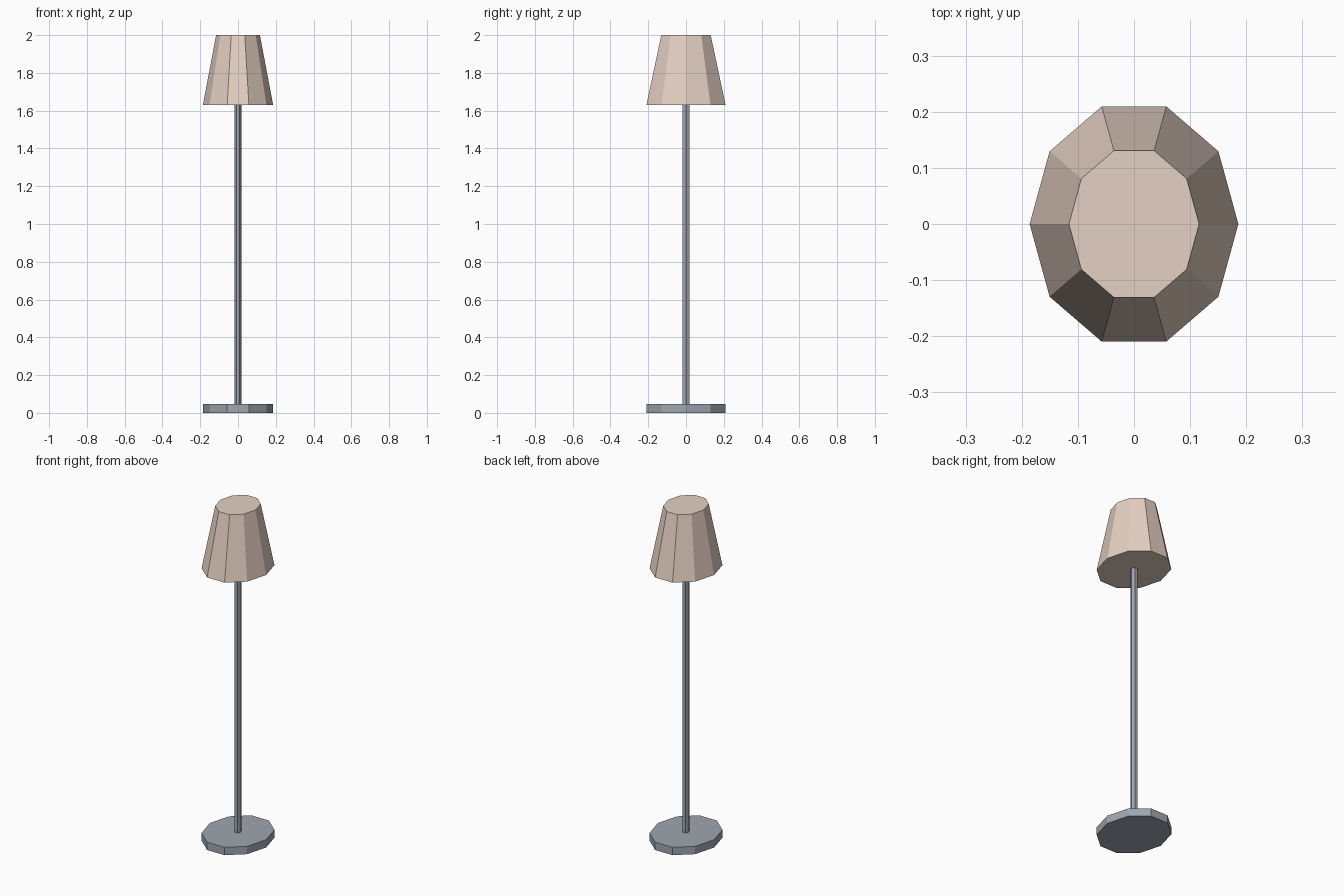
import bpy
import bmesh
import math

default = bpy.data.objects.get("Cube")
if default:
    bpy.data.objects.remove(default, do_unlink=True)

# Every part is stretched a little from front to back
DEPTH_STRETCH = 1.185


def make_material(name, color):
    mat = bpy.data.materials.new(name)
    mat.use_nodes = True
    rgba = (*color, 1.0)
    mat.diffuse_color = rgba
    mat.node_tree.nodes["Principled BSDF"].inputs["Base Color"].default_value = rgba
    return mat


def make_prism(name, sides, z_low, z_high, r_low, r_high, mat):
    """Closed flat-sided prism or frustum with a corner on the x axis."""
    bm = bmesh.new()
    rings = []
    for z, r in ((z_low, r_low), (z_high, r_high)):
        angles = [2 * math.pi * i / sides for i in range(sides)]
        rings.append([bm.verts.new((r * math.cos(a), r * DEPTH_STRETCH * math.sin(a), z))
                      for a in angles])
    low, high = rings
    for i in range(sides):
        j = (i + 1) % sides
        bm.faces.new((low[i], low[j], high[j], high[i]))
    bm.faces.new(low[::-1])
    bm.faces.new(high)
    mesh = bpy.data.meshes.new(name)
    bm.to_mesh(mesh)
    bm.free()
    mesh.materials.append(mat)
    obj = bpy.data.objects.new(name, mesh)
    bpy.context.collection.objects.link(obj)
    return obj


metal = make_material("grey metal", (0.34, 0.385, 0.43))
fabric = make_material("beige fabric", (0.78, 0.63, 0.545))

# Foot plate, hexagonal pole and tapered shade
make_prism("base", 10, 0.0, 0.047, 0.186, 0.186, metal)
make_prism("pole", 6, 0.047, 1.63, 0.0185, 0.0185, metal)
make_prism("lampshade", 10, 1.63, 2.0, 0.186, 0.116, fabric)
